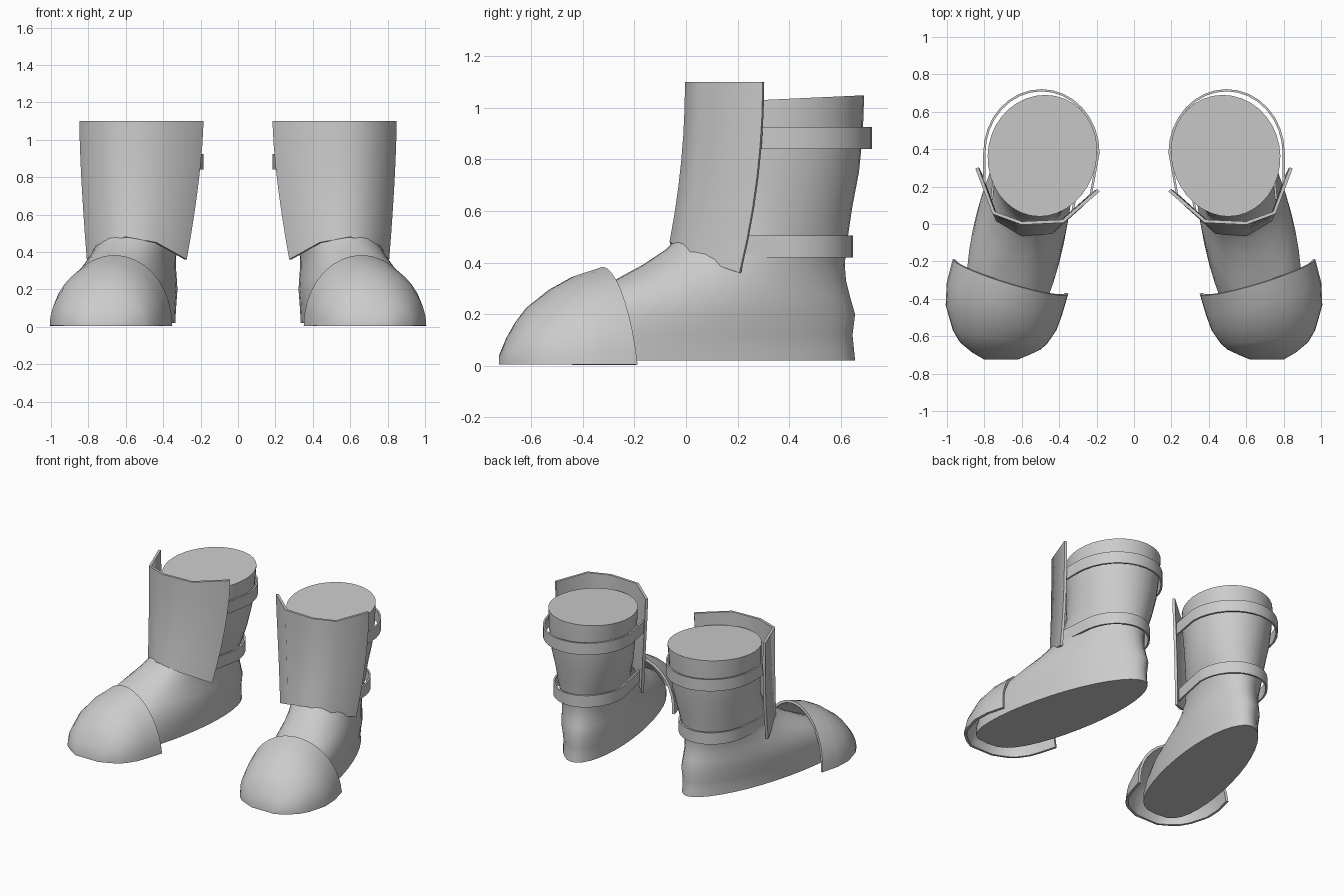
import bpy, bmesh, math
from mathutils import Vector

cube = bpy.data.objects.get("Cube")
if cube:
    bpy.data.objects.remove(cube)

grey = bpy.data.materials.new("plain grey")
grey.use_nodes = True
GREY = (0.6, 0.6, 0.6, 1)
grey.diffuse_color = GREY
grey.node_tree.nodes["Principled BSDF"].inputs["Base Color"].default_value = GREY


def loft(name, rows, closed=False, ends=(), thickness=0, angle=40):
    """Skin rows of points, fill the listed end rows, thicken and mirror."""
    bm = bmesh.new()
    grid = [[bm.verts.new(p) for p in row] for row in rows]
    n = len(rows[0])
    for a, b in zip(grid, grid[1:]):
        for i in range(n if closed else n - 1):
            j = (i + 1) % n
            bm.faces.new((a[i], a[j], b[j], b[i]))
    for end in ends:
        bm.faces.new(grid[end])
    bmesh.ops.recalc_face_normals(bm, faces=bm.faces)
    mesh = bpy.data.meshes.new(name)
    bm.to_mesh(mesh)
    bm.free()
    obj = bpy.data.objects.new(name, mesh)
    bpy.context.collection.objects.link(obj)
    mesh.materials.append(grey)
    bpy.ops.object.select_all(action='DESELECT')
    obj.select_set(True)
    bpy.context.view_layer.objects.active = obj
    if thickness:
        solid = obj.modifiers.new("thickness", 'SOLIDIFY')
        solid.thickness, solid.offset = thickness, 0
        bpy.ops.object.modifier_apply(modifier=solid.name)
    bpy.ops.object.shade_smooth_by_angle(angle=math.radians(angle))
    obj.modifiers.new("other foot", 'MIRROR')


def mix(a, b, t):
    return a + (b - a) * t


# Boot: level outlines (z, front y, back y, front x, back x, front width, back width)
levels = [
    (.02, -.64, .655, .73, .465, .27, .21),
    (.07, -.635, .65, .73, .465, .275, .21),
    (.12, -.61, .645, .73, .465, .275, .215),
    (.20, -.53, .655, .72, .465, .275, .22),
    (.27, -.40, .635, .70, .47, .26, .215),
    (.33, -.28, .62, .67, .475, .235, .21),
    (.39, -.17, .615, .63, .48, .215, .21),
    (.45, -.08, .62, .59, .485, .21, .215),
    (.52, -.01, .63, .55, .485, .22, .23),
    (.62, .025, .645, .52, .48, .24, .25),
    (.75, .04, .67, .51, .48, .26, .275),
    (.90, .04, .685, .505, .48, .28, .29),
    (1.03, .04, .69, .505, .475, .285, .3),
]
SIDES = 36
rows = []
for z, yf, yb, xf, xb, wf, wb in levels:
    square = .35 * min(1, max(0, (.6 - z) / .3))
    row = []
    for i in range(SIDES):
        a = math.tau * i / SIDES
        t = (1 + math.cos(a)) / 2
        s = math.sin(a)
        side = math.copysign(abs(s) ** (1 - square * (1 - t)), s)
        tilt = .03 * (t - .4) if z > 1 else 0
        row.append((mix(xf, xb, t) + mix(wf, wb, t) * side, mix(yf, yb, t), z + tilt))
    rows.append(row)
loft("boot", rows, closed=True, ends=(0, -1))

# Toe cap: arches from the back edge to the blunt tip (position, width, height)
arches = [(0, 1, .37), (.27, 1, .335), (.5, .96, .285), (.73, .82, .215),
          (.84, .7, .16), (.93, .5, .1), (1, .3, .035)]
middle, across, along = Vector((.66, -.28, .005)), Vector((.3, .09, 0)), Vector((.05, -.435, 0))
rows = []
for u, w, h in arches:
    shear = Vector((across.x, across.y * (1 - u * u), 0))
    row = []
    for i in range(19):
        a = math.pi * i / 18
        bow = Vector((.025 * math.sin(math.pi * u), -.04 * math.sin(a) * (1 - u), h * math.sin(a)))
        row.append(middle + along * u + shear * (w * math.cos(a)) + bow)
    rows.append(row)
loft("toe_cap", rows, ends=(-1,), thickness=.018, angle=50)

# Shin guard: folded plate flaring to the top (top x, y, bottom x, y, z)
folds = [(.84, .30, .80, .21, .36), (.75, .06, .73, .02, .425), (.60, .005, .60, -.055, .48),
         (.38, .015, .44, -.045, .45), (.19, .18, .28, .10, .36)]
rows = []
for k in range(7):
    t = k / 6
    rows.append([(mix(x0, x1, t ** 1.5), mix(y0, y1, t * t), mix(1.1, z, t))
                 for x0, y0, x1, y1, z in folds])
loft("shin_guard", rows, thickness=.018, angle=55)


# Straps: thin bands round the back of the leg, ending on the guard
def strap(name, centre, radii, ends, heights):
    path = [ends[0]]
    for i in range(17):
        a = math.pi * i / 16
        path.append((centre[0] + radii[0] * math.cos(a), centre[1] + radii[1] * math.sin(a)))
    path.append(ends[1])
    loft(name, [[(x, y, z) for x, y in path] for z in heights], thickness=.012)


strap("upper_strap", (.495, .38), (.305, .335), ((.80, .22), (.23, .16)), (.84, .925))
strap("lower_strap", (.505, .36), (.235, .28), ((.76, .13), (.33, .06)), (.42, .505))
